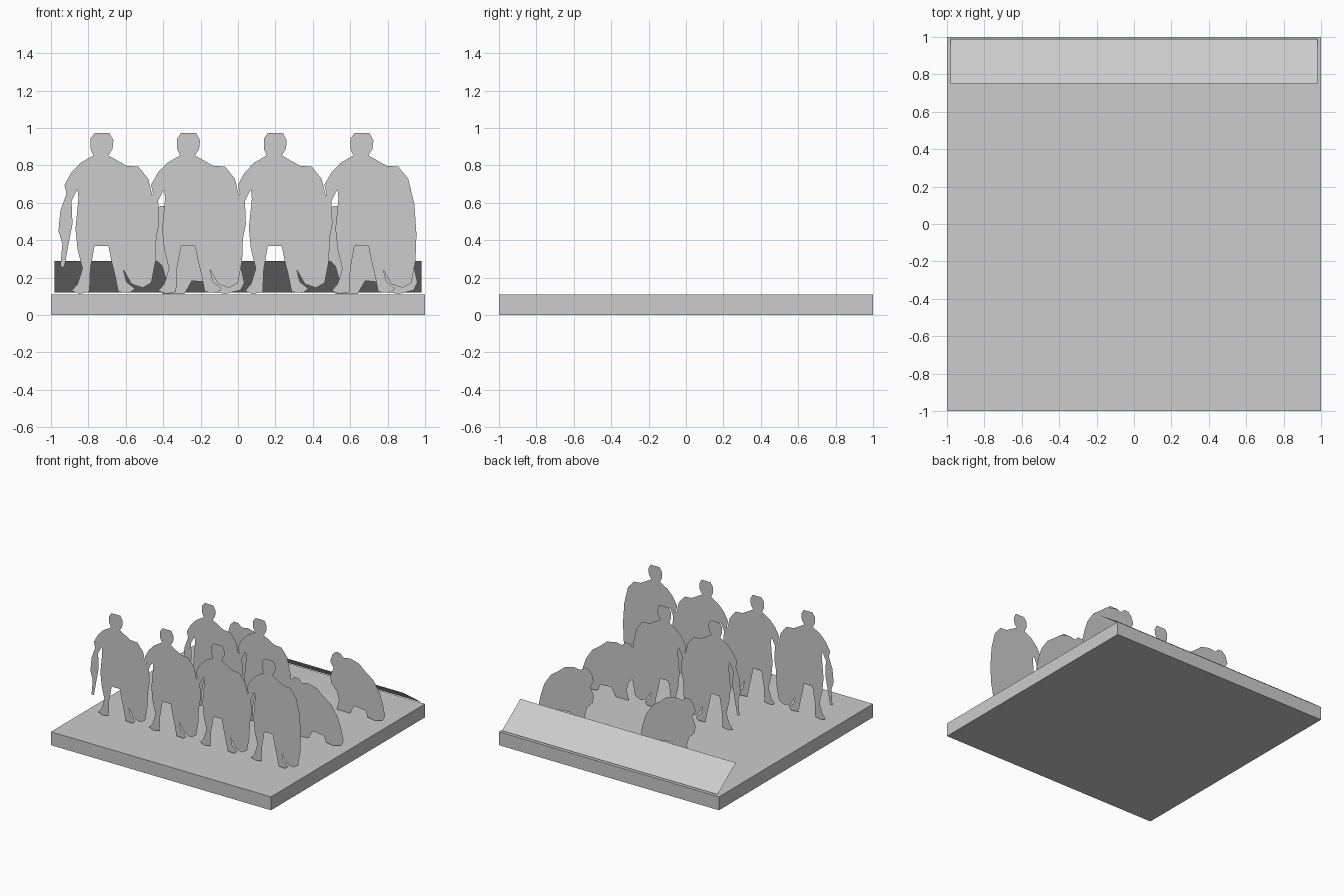
import bpy
import bmesh
from mathutils import Matrix, Vector

if "Cube" in bpy.data.objects:
    bpy.data.objects.remove(bpy.data.objects["Cube"])

grey = bpy.data.materials.new("light_grey")
grey.diffuse_color = (0.604, 0.604, 0.604, 1)
grey.use_nodes = True
grey.node_tree.nodes["Principled BSDF"].inputs["Base Color"].default_value = grey.diffuse_color


def finish(name, bm):
    mesh = bpy.data.meshes.new(name)
    bm.to_mesh(mesh)
    bm.free()
    mesh.materials.append(grey)
    obj = bpy.data.objects.new(name, mesh)
    bpy.context.collection.objects.link(obj)
    return obj


def card(name, outline, place):
    """Flat cut-out; the outline runs clockwise in hundredths of a unit."""
    bm = bmesh.new()
    verts = [bm.verts.new(place(u / 100, v / 100)) for u, v in reversed(outline)]
    face = bm.faces.new(verts)
    bm.normal_update()
    bmesh.ops.triangulate(bm, faces=[face], ngon_method='EAR_CLIP')
    return finish(name, bm)


def standing(name, outline, x, y, z=0.113):
    return card(name, outline, lambda u, v: Vector((x + u, y, z + v)))


def lying(name, outline, y=0.0, z=0.113):
    return card(name, outline, lambda u, v: Vector((u, y + v, z)))


# Square base slab
bm = bmesh.new()
bmesh.ops.create_cube(bm, size=1, matrix=Matrix.Translation((0, 0, 0.055)) @ Matrix.Diagonal((2, 2, 0.11, 1)))
finish("base", bm)

# Sloped panel along the back edge
bm = bmesh.new()
bm.faces.new([bm.verts.new(p) for p in (
    (-0.98, 0.75, 0.29), (0.98, 0.75, 0.29), (0.98, 0.99, 0.12), (-0.98, 0.99, 0.12))])
bm.normal_update()
if bm.faces[:][0].normal.z < 0:
    bmesh.ops.reverse_faces(bm, faces=bm.faces[:])
finish("sloped_panel", bm)

# Cloaked standing figure, origin between the feet
figure = [
    (-3.7, 86), (4.3, 86), (6.4, 82), (5.9, 77.5), (3.7, 74), (13.4, 68.5), (19.8, 68),
    (25, 61.5), (28.3, 48), (29.4, 32), (28.9, 17.6), (26.7, 5.9), (22, 3.2), (16, 5.3),
    (11.8, 12.8), (13.4, 6.4), (18, 2.7), (15, 0.5), (9, 1), (7, 10.7), (5.3, 17.6),
    (3.7, 25.7), (-3.7, 25.7), (-5.9, 13.4), (-6.4, 1), (-11.8, 0), (-16, 1.6),
    (-12.8, 5.3), (-10.2, 13.4), (-12.8, 24), (-13.9, 34.8), (-12.3, 50.8), (-12.8, 56),
    (-16, 49.7), (-15.5, 37.4), (-17.6, 26.7), (-19.8, 14.4), (-22, 14.4), (-20.9, 26.7),
    (-23, 33.7), (-22, 44.4), (-18.7, 53.5), (-19.8, 58.3), (-16, 65), (-11.2, 70),
    (-4.3, 74), (-5.9, 77.5), (-5.9, 83)]
columns = [-0.73, -0.267, 0.197, 0.66]
for i, x in enumerate(columns):
    standing(f"front_figure_{i + 1}", figure, x, -0.545)
for i, x in enumerate(columns[1:3]):
    standing(f"middle_figure_{i + 1}", figure, x, 0.0)

# Upright animals with a raised head on the left and a back falling to the right
animal = [
    (6, 0), (8, 8), (6, 15), (1, 20), (0, 26), (3, 33), (0, 38), (2, 44), (5, 47), (9, 47),
    (12, 44), (18, 45), (26, 43), (32, 38), (39, 33), (45, 24), (48, 15), (50, 6), (48, 2),
    (40, 0), (34, 1), (32, 6), (22, 7), (18, 0)]
for i, (x, y) in enumerate([(0.46, 0.54), (0.46, 0.0), (-0.466, 0.54)]):
    standing(f"upright_animal_{i + 1}", animal, x, y)

# Round-backed animals lying flat on the base
round_animal = [
    (-96, 57), (-93, 63), (-88, 66), (-82, 68), (-75, 70), (-66, 69), (-56, 67), (-47, 63),
    (-38, 56), (-31, 49), (-25, 41), (-23, 35), (-26, 33), (-32, 33), (-40, 34), (-50, 35),
    (-58, 38), (-65, 38), (-55, 33), (-46, 31), (-52, 31), (-65, 33), (-77, 35), (-78, 40),
    (-82, 36), (-86, 33), (-92, 32), (-89, 36), (-92, 38), (-87, 41), (-87, 45), (-91, 48),
    (-95, 52)]
lying("lying_round_animal_1", round_animal)
lying("lying_round_animal_2", round_animal, -0.5)

# Eared animal lying flat on the base
eared_animal = [
    (-13, 46), (-10, 48), (-6, 52), (0, 54), (2, 58), (5, 61), (2, 65), (4, 69), (8, 70),
    (13, 69), (14, 64), (20, 62), (27, 63), (35, 62), (45, 62), (46, 66), (50, 66), (50, 61),
    (54, 58), (58, 50), (60, 42), (60, 33), (58, 30), (51, 33), (44, 38), (41, 38), (45, 34),
    (49, 31), (47, 28), (43, 25), (37, 26), (36, 30), (32, 32), (32, 37), (20, 37), (14, 34),
    (12, 26), (5, 24), (0, 28), (0, 31), (6, 33), (8, 40), (5, 36), (-2, 35), (-5, 38),
    (-5, 41), (-10, 42)]
lying("lying_eared_animal", eared_animal)
